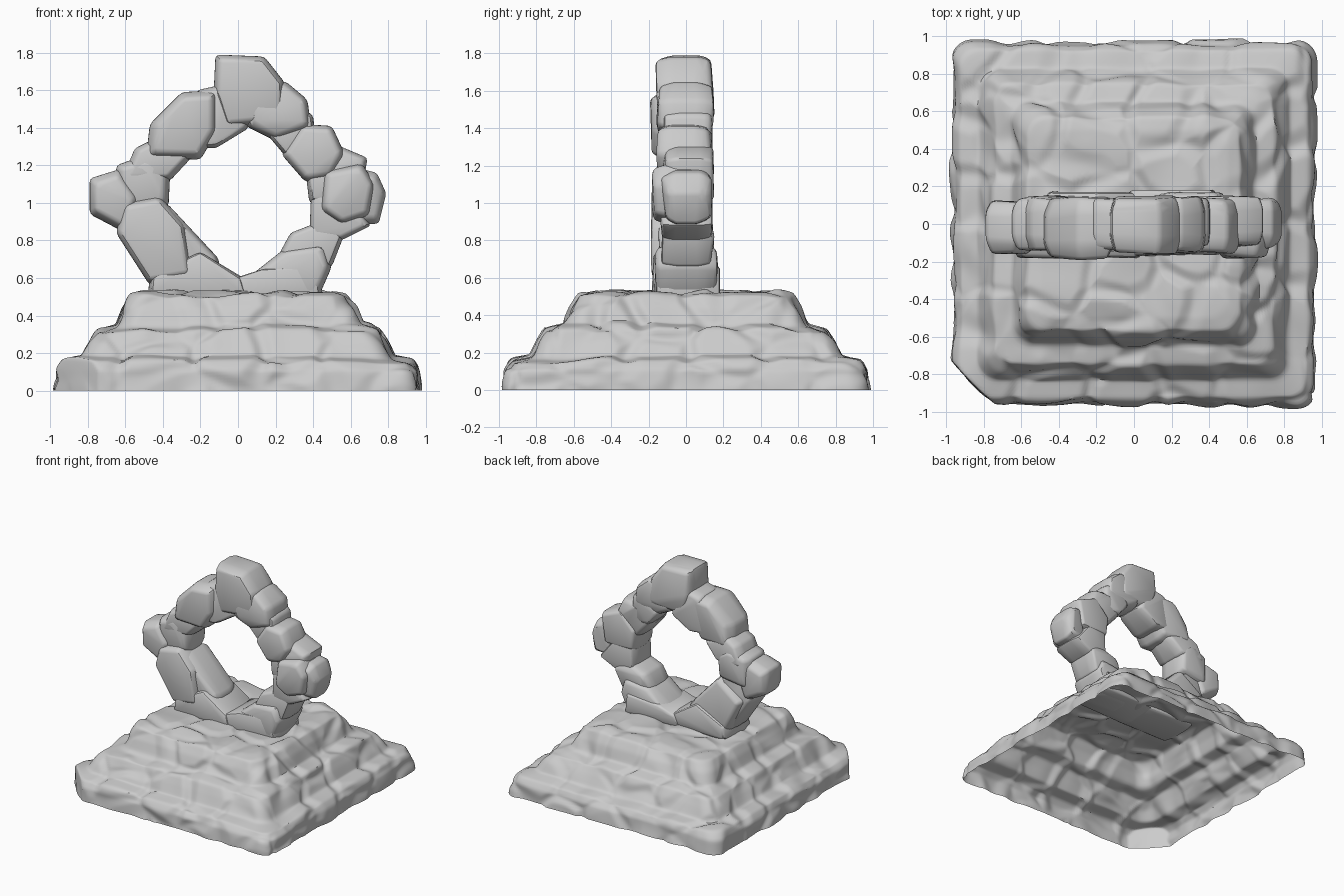
import bpy, bmesh, math, random
from mathutils import Vector, noise

random.seed(4)
cube = bpy.data.objects.get("Cube")
if cube:
    bpy.data.objects.remove(cube, do_unlink=True)

stone = bpy.data.materials.new("grey stone")
stone.use_nodes = True
stone.diffuse_color = (0.6, 0.6, 0.6, 1)
stone.node_tree.nodes["Principled BSDF"].inputs["Base Color"].default_value = stone.diffuse_color


def finish(name, bm, angle):
    mesh = bpy.data.meshes.new(name)
    bm.to_mesh(mesh)
    bm.free()
    mesh.materials.append(stone)
    obj = bpy.data.objects.new(name, mesh)
    bpy.context.collection.objects.link(obj)
    bpy.ops.object.select_all(action="DESELECT")
    obj.select_set(True)
    bpy.context.view_layer.objects.active = obj
    bpy.ops.object.shade_smooth_by_angle(angle=math.radians(angle))


# Stepped base: a hollow shell, open underneath
def resample(points, step):
    out = []
    for a, b in zip(points, points[1:]):
        a, b = Vector(a), Vector(b)
        n = max(1, round((b - a).length / step))
        out += [a.lerp(b, i / n) for i in range(n)]
    return out + [Vector(points[-1])]


def rounded_square(half, side_steps):
    radius = min(0.11, half * 0.6)
    inner = half - radius
    ring = []
    for side in range(4):
        for i in range(side_steps):
            p = Vector((2 * i / side_steps - 1, -1)) * half
            core = Vector([max(-inner, min(inner, c)) for c in p])
            p = core + (p - core).normalized() * radius
            for _ in range(side):
                p = Vector((-p.y, p.x))
            ring.append(p)
    return ring


def stone_relief(p):
    # Rounded cells with grooves between them, on gently bent lines
    q = p + noise.noise_vector(p * 4) * 0.04
    dist, cells = noise.voronoi(q / 0.33)
    t = min(1, (dist[1] - dist[0]) / 0.32)
    t = t * t * (3 - 2 * t)
    lift = noise.noise(cells[0] * 5.3) * 0.025
    return (t - 1) * 0.02 + t * lift + noise.noise(p * 4) * 0.014 + 0.004


profile = [(0.975, 0), (0.965, 0.11), (0.93, 0.16), (0.83, 0.18),
           (0.79, 0.26), (0.75, 0.325), (0.65, 0.35),
           (0.615, 0.44), (0.57, 0.51), (0.5, 0.525), (0.03, 0.525)]
bm = bmesh.new()
rings = []
for half, z in resample(profile, 0.015):
    rings.append([bm.verts.new((p.x, p.y, z)) for p in rounded_square(half, 104)])
for low, high in zip(rings, rings[1:]):
    for i in range(len(low)):
        j = (i + 1) % len(low)
        bm.faces.new((low[i], low[j], high[j], high[i]))
bm.faces.new(rings[-1])
# Soften the steps before the relief is raised
edge = set(rings[0])
for _ in range(2):
    bmesh.ops.smooth_vert(bm, verts=[v for v in bm.verts if v not in edge], factor=0.5,
                          use_axis_x=True, use_axis_y=True, use_axis_z=True)
bm.normal_update()
moves = [(v, v.normal * stone_relief(v.co)) for v in bm.verts]
for v, move in moves:
    v.co += move
    # Worn front left corner
    over = v.co.x + v.co.y + 1.7
    if over < 0:
        v.co.x -= over * 0.45
        v.co.y -= over * 0.45
    v.co.x = max(-0.998, min(0.998, v.co.x))
    v.co.y = max(-0.998, min(0.998, v.co.y))
    v.co.z = 0 if v in edge else max(0.005, v.co.z)
finish("stepped_base", bm, 42)


# Ring stones: a front outline swept through the depth, narrowed at both faces
def ring_stone(name, front, back, outline, narrow=0.8):
    bm = bmesh.new()
    pts = [Vector((x, 0, z)) for x, z in outline]
    mid = sum(pts, Vector()) / len(pts)
    depth = back - front
    for t, scale in ((0, narrow), (0.25, 1), (0.76, 1), (1, narrow)):
        for p in pts:
            q = mid + (p - mid) * scale
            wobble = random.uniform(-0.015, 0.015)
            bm.verts.new((q.x, front + depth * t + wobble, q.z))
    bmesh.ops.convex_hull(bm, input=bm.verts[:])
    loose = [v for v in bm.verts if not v.link_faces]
    bmesh.ops.delete(bm, geom=loose, context="VERTS")
    bmesh.ops.dissolve_limit(bm, angle_limit=math.radians(8),
                             verts=bm.verts[:], edges=bm.edges[:])
    bmesh.ops.bevel(bm, geom=bm.edges[:], offset=0.022, segments=2,
                    profile=0.5, affect="EDGES", clamp_overlap=True)
    bmesh.ops.recalc_face_normals(bm, faces=bm.faces[:])
    finish(name, bm, 35)


ring_stone("sill_left", -0.17, 0.16,
           [(-0.48, 0.5), (-0.47, 0.62), (-0.2, 0.75), (0.03, 0.6), (0.06, 0.5)], 0.93)
ring_stone("sill_right", -0.17, 0.17,
           [(-0.06, 0.5), (-0.03, 0.6), (0.12, 0.65), (0.43, 0.67), (0.45, 0.5)], 0.93)
ring_stone("left_foot_block", -0.18, 0.1,
           [(-0.47, 0.56), (-0.65, 0.84), (-0.61, 1.0), (-0.42, 1.04), (-0.28, 0.88), (-0.24, 0.6)], 0.88)
ring_stone("left_foot_wedge", -0.14, 0.14,
           [(-0.46, 0.55), (-0.6, 0.84), (-0.38, 1.0), (-0.27, 0.88), (-0.1, 0.7), (-0.1, 0.55)], 0.88)
ring_stone("left_elbow", -0.15, 0.13,
           [(-0.79, 0.94), (-0.79, 1.13), (-0.63, 1.18), (-0.52, 1.02), (-0.6, 0.84)], 0.75)
ring_stone("left_inner_block", -0.13, 0.14,
           [(-0.64, 0.95), (-0.65, 1.2), (-0.48, 1.26), (-0.36, 1.19), (-0.37, 0.98)])
ring_stone("left_link", -0.13, 0.14,
           [(-0.62, 1.12), (-0.55, 1.29), (-0.43, 1.35), (-0.23, 1.26), (-0.36, 1.12)])
ring_stone("left_shoulder", -0.19, 0.13,
           [(-0.49, 1.24), (-0.47, 1.42), (-0.3, 1.59), (-0.11, 1.6), (-0.11, 1.38), (-0.2, 1.23)], 0.82)
ring_stone("crown_link", -0.14, 0.13,
           [(-0.28, 1.3), (-0.22, 1.6), (-0.04, 1.64), (0.06, 1.4), (-0.12, 1.29)], 0.9)
ring_stone("crown", -0.15, 0.14,
           [(-0.13, 1.58), (-0.12, 1.79), (0.14, 1.78), (0.25, 1.64), (0.25, 1.43), (-0.07, 1.4)], 0.88)
ring_stone("right_shoulder", -0.15, 0.14,
           [(0.04, 1.41), (0.08, 1.62), (0.25, 1.65), (0.37, 1.55), (0.39, 1.4), (0.2, 1.33)], 0.85)
ring_stone("right_shoulder_link", -0.12, 0.13,
           [(0.15, 1.37), (0.28, 1.53), (0.4, 1.47), (0.42, 1.26), (0.26, 1.24)], 0.9)
ring_stone("right_upper_block", -0.15, 0.13,
           [(0.23, 1.26), (0.34, 1.42), (0.5, 1.41), (0.57, 1.26), (0.5, 1.13), (0.36, 1.11)], 0.85)
ring_stone("right_link", -0.12, 0.14,
           [(0.38, 1.0), (0.36, 1.17), (0.5, 1.32), (0.69, 1.24), (0.65, 1.0)], 0.88)
ring_stone("right_elbow", -0.18, 0.1,
           [(0.44, 0.96), (0.46, 1.17), (0.66, 1.21), (0.73, 1.1), (0.7, 0.93), (0.55, 0.88)], 0.85)
ring_stone("right_elbow_cap", -0.12, 0.13,
           [(0.58, 0.88), (0.62, 1.19), (0.74, 1.16), (0.79, 1.05), (0.75, 0.89)], 0.75)
ring_stone("right_lower_block", -0.13, 0.13,
           [(0.38, 0.82), (0.39, 1.06), (0.55, 1.08), (0.71, 0.88), (0.55, 0.8)], 0.88)
ring_stone("right_foot_upper", -0.13, 0.14,
           [(0.22, 0.73), (0.28, 0.84), (0.46, 0.91), (0.57, 0.84), (0.5, 0.66), (0.3, 0.64)], 0.88)
ring_stone("right_foot_lower", -0.16, 0.16,
           [(0.05, 0.6), (0.24, 0.75), (0.46, 0.78), (0.5, 0.66), (0.43, 0.5), (0.15, 0.5)], 0.88)
